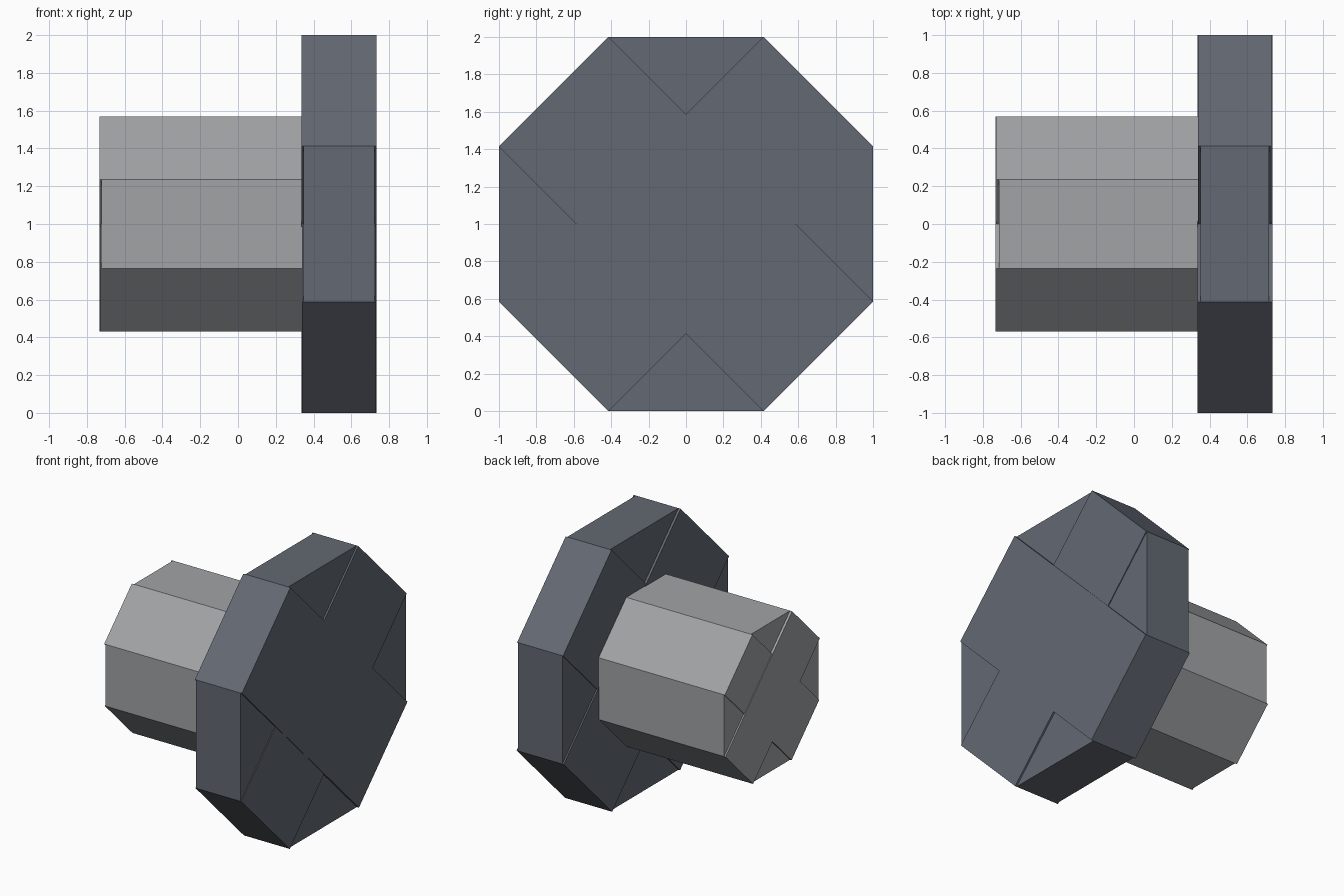
import bpy
import bmesh
from math import radians, tan
from mathutils import Matrix, Vector

cube = bpy.data.objects.get("Cube")
if cube:
    bpy.data.objects.remove(cube, do_unlink=True)


def make_material(name, color):
    mat = bpy.data.materials.new(name)
    mat.use_nodes = True
    mat.diffuse_color = color
    for node in mat.node_tree.nodes:
        if node.type == 'BSDF_PRINCIPLED':
            node.inputs["Base Color"].default_value = color
    return mat


# Crossed slabs: angle about the axle, and how far each end is set back
SLABS = {0: 0.011, 45: 0.005, 90: 0.018, 135: 0.0}


def octagon_of_slabs(name, x_min, x_max, apothem, mat):
    """Four crossed boxes that together form an octagonal prism along x."""
    bm = bmesh.new()
    width = 2 * apothem * tan(radians(22.5))
    for angle, setback in SLABS.items():
        size = Vector((x_max - x_min - 2 * setback, 2 * apothem, width))
        place = (Matrix.Translation(((x_min + x_max) / 2, 0, 1))
                 @ Matrix.Rotation(radians(angle), 4, 'X')
                 @ Matrix.Diagonal(size).to_4x4())
        bmesh.ops.create_cube(bm, size=1, matrix=place)
    mesh = bpy.data.meshes.new(name)
    bm.to_mesh(mesh)
    bm.free()
    mesh.materials.append(mat)
    obj = bpy.data.objects.new(name, mesh)
    bpy.context.collection.objects.link(obj)
    return obj


slate = make_material("slate grey", (0.125, 0.141, 0.171, 1))
light = make_material("light grey", (0.356, 0.366, 0.376, 1))

# Wide end flange, and the narrower shaft that runs through it
octagon_of_slabs("flange", 0.335, 0.733, 1.0, slate)
octagon_of_slabs("shaft", -0.733, 0.731, 0.57, light)
